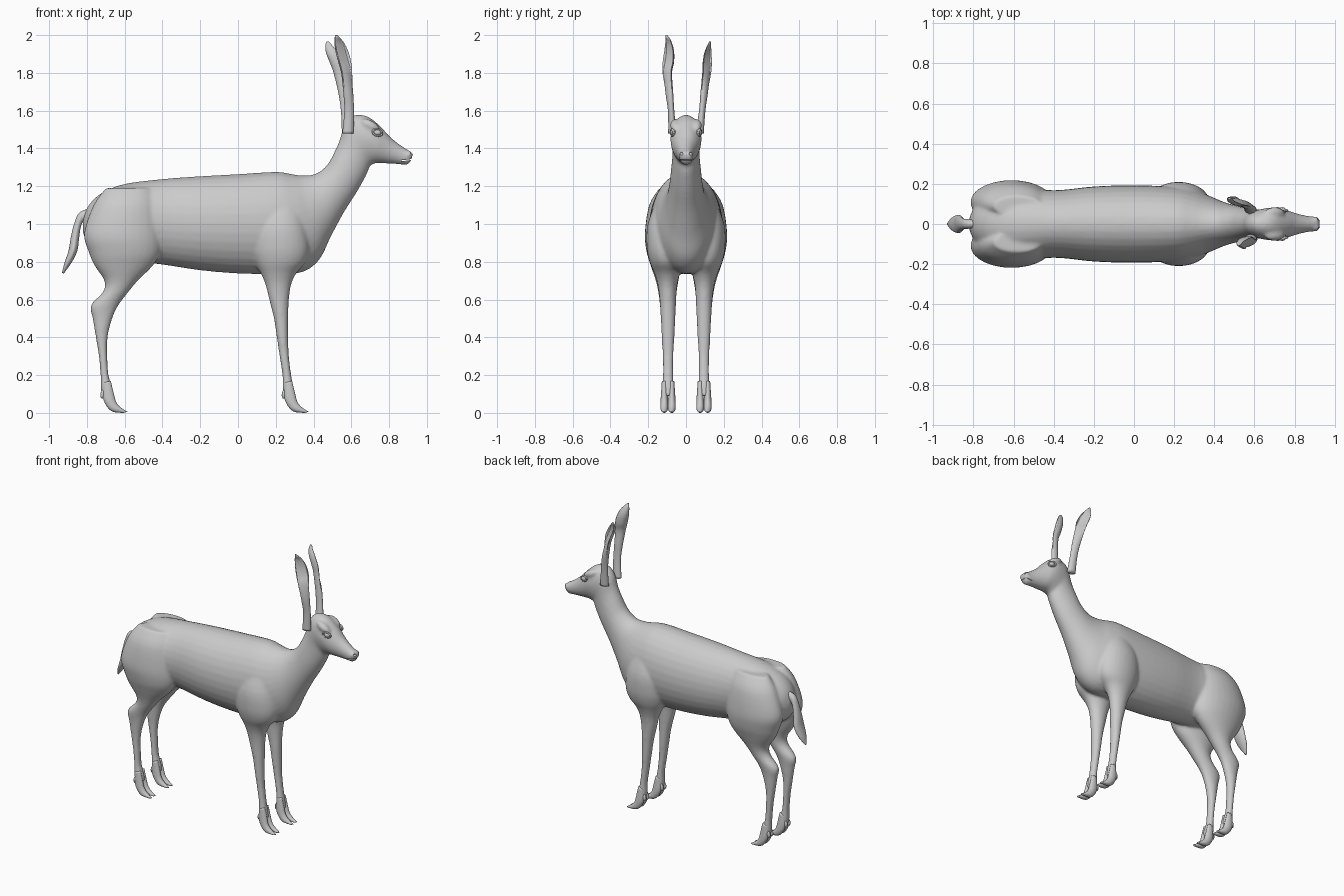
import bpy, bmesh
from math import sin, cos, pi
from mathutils import Vector, Matrix


def spline(rows, steps):
    """Smoothly interpolate rows of numbers (Catmull-Rom)."""
    out, n = [], len(rows)
    for i in range(n - 1):
        p = [rows[max(0, min(n - 1, i + k))] for k in (-1, 0, 1, 2)]
        for s in range(steps):
            t = s / steps
            out.append([b + 0.5 * t * (c - a + t * (2*a - 5*b + 4*c - d + t * (3*(b - c) + d - a)))
                        for a, b, c, d in zip(*p)])
    out.append(list(rows[-1]))
    return out


def skin(bm, rings):
    """Bridge closed rings of points and cap both ends."""
    vs = [[bm.verts.new(p) for p in r] for r in rings]
    n = len(vs[0])
    for a, b in zip(vs, vs[1:]):
        for i in range(n):
            bm.faces.new((a[i], a[(i + 1) % n], b[(i + 1) % n], b[i]))
    bm.faces.new(vs[0][::-1])
    bm.faces.new(vs[-1])


def loft(bm, rows, y=0.0, steps=4, n=32):
    """Each row: one outline point (x,z), the opposite one (x,z), half width."""
    rings = []
    for x1, z1, x2, z2, w in spline(rows, steps):
        a, b = Vector((x1, y, z1)), Vector((x2, y, z2))
        m, h = (a + b) / 2, (a - b) / 2
        rings.append([m + h * cos(2*pi*i/n) + Vector((0, w * sin(2*pi*i/n), 0)) for i in range(n)])
    skin(bm, rings)


def ball(bm, c, r, tilt=0.0):
    m = Matrix.Translation(c) @ Matrix.Rotation(tilt, 4, 'Y') @ Matrix.Diagonal((*r, 1))
    bmesh.ops.create_uvsphere(bm, u_segments=20, v_segments=12, radius=1, matrix=m)


def finish(bm, name):
    bmesh.ops.recalc_face_normals(bm, faces=bm.faces)
    me = bpy.data.meshes.new(name)
    bm.to_mesh(me)
    bm.free()
    me.polygons.foreach_set("use_smooth", [True] * len(me.polygons))
    ob = bpy.data.objects.new(name, me)
    bpy.context.collection.objects.link(ob)
    return ob


# torso, neck and head as one profile: top x,z / bottom x,z / half width
trunk = [
    (-.82, 1.03, -.82, .95, .03), (-.79, 1.10, -.79, .89, .09), (-.72, 1.165, -.72, .84, .15),
    (-.6, 1.212, -.6, .81, .185), (-.4, 1.238, -.4, .785, .168), (-.2, 1.253, -.2, .755, .187),
    (0, 1.264, 0, .738, .193), (.2, 1.276, .2, .735, .185), (.28, 1.265, .34, .745, .165),
    (.34, 1.257, .43, .81, .135), (.41, 1.265, .49, .93, .108), (.47, 1.31, .56, 1.06, .09),
    (.51, 1.38, .63, 1.17, .08), (.54, 1.45, .68, 1.26, .072), (.56, 1.52, .70, 1.31, .072),
    (.60, 1.57, .71, 1.315, .078), (.66, 1.577, .73, 1.322, .082), (.71, 1.555, .76, 1.322, .078),
    (.76, 1.51, .79, 1.32, .064), (.81, 1.457, .83, 1.318, .05), (.86, 1.418, .87, 1.314, .04),
    (.90, 1.392, .895, 1.313, .036), (.926, 1.372, .915, 1.33, .024)]

# legs: height, front x, back x, side offset, half width
hind = [
    (1.19, -.46, -.70, .09, .05), (1.1, -.425, -.765, .10, .095), (.95, -.405, -.815, .108, .11),
    (.85, -.412, -.79, .108, .1), (.78, -.45, -.76, .105, .082), (.7, -.53, -.708, .1, .06),
    (.64, -.58, -.715, .098, .049), (.57, -.632, -.78, .096, .042), (.5, -.665, -.77, .095, .035),
    (.4, -.69, -.753, .095, .03), (.3, -.692, -.737, .095, .028), (.2, -.685, -.728, .095, .028),
    (.13, -.664, -.727, .095, .033), (.09, -.66, -.72, .095, .032)]
fore = [
    (1.14, .31, .14, .10, .05), (1.0, .355, .085, .115, .088), (.88, .375, .075, .112, .096),
    (.8, .36, .09, .105, .088), (.74, .31, .12, .1, .068), (.68, .282, .145, .098, .052),
    (.6, .27, .165, .096, .044), (.5, .266, .19, .095, .039), (.4, .266, .205, .095, .034),
    (.3, .27, .22, .095, .029), (.2, .282, .235, .095, .028),
    (.13, .295, .236, .095, .033), (.09, .30, .24, .095, .032)]

bm = bmesh.new()
loft(bm, trunk)
for s in (-1, 1):
    for leg in (hind, fore):
        rows = spline(leg, 4)
        rings = [[((f + b)/2 + (f - b)/2 * cos(2*pi*i/28), s * y + w * sin(2*pi*i/28), z)
                  for i in range(28)] for z, f, b, y, w in rows]
        skin(bm, rings)
    # brow, cheek and nostril swellings
    ball(bm, (.70, s * .056, 1.522), (.055, .028, .026), .5)
    ball(bm, (.73, s * .045, 1.42), (.06, .025, .05), .4)
    ball(bm, (.905, s * .018, 1.368), (.022, .02, .02))
body = finish(bm, "body")
mod = body.modifiers.new("merge", 'REMESH')
mod.mode, mod.voxel_size, mod.use_smooth_shade = 'VOXEL', .009, True
mod = body.modifiers.new("soften", 'SMOOTH')
mod.factor, mod.iterations = .5, 8

# mouth slit and nostrils
bm = bmesh.new()
bmesh.ops.create_cube(bm, size=1, matrix=Matrix.Translation((.9, 0, 1.339))
                      @ Matrix.Rotation(-.12, 4, 'Y') @ Matrix.Diagonal((.07, .12, .005, 1)))
for s in (-1, 1):
    ball(bm, (.922, s * .025, 1.372), (.011, .009, .007), .5)
cutter = finish(bm, "muzzle_cutter")
cutter.hide_render = True
cutter.hide_set(True)
mod = body.modifiers.new("muzzle", 'BOOLEAN')
mod.operation, mod.object = 'DIFFERENCE', cutter

# cloven hooves, two toes and two dewclaws per leg
toe = [(.286, .17, .25, .16, .013), (.303, .10, .245, .085, .018), (.314, .06, .265, .035, .02),
       (.335, .032, .298, .006, .019), (.374, .006, .355, 0, .008)]
for name, dx in (("front_hooves", 0), ("hind_hooves", -.96)):
    bm = bmesh.new()
    for s in (-1, 1):
        for t in (-.02, .02):
            loft(bm, [(a + dx, b, c + dx, d, w) for a, b, c, d, w in toe], s * .095 + t, 5, 16)
            ball(bm, (.245 + dx, s * .095 + t * .8, .1), (.013, .011, .025), .2)
    finish(bm, name)

# tail
bm = bmesh.new()
loft(bm, [(-.78, 1.085, -.78, 1.02, .02), (-.84, 1.06, -.815, 1.015, .024),
          (-.868, 1.0, -.832, .985, .027), (-.885, .93, -.842, .92, .036),
          (-.897, .86, -.85, .86, .046), (-.92, .79, -.878, .80, .035),
          (-.932, .742, -.922, .738, .006)], n=20)
finish(bm, "tail")

# eyes with lids
bm = bmesh.new()
for s in (-1, 1):
    ball(bm, (.738, s * .067, 1.484), (.021, .017, .017), .2)
finish(bm, "eyes")
bm = bmesh.new()
for s in (-1, 1):
    rings = []
    for i in range(25):
        a = 2 * pi * i / 24
        rings.append([(.738 + (.025 + .005 * cos(b)) * cos(a),
                       s * (.073 - .25 * .025 * cos(a) + .006 * sin(b)),
                       1.484 + (.017 + .005 * cos(b)) * sin(a) - .004 * cos(a))
                      for b in [2 * pi * k / 8 for k in range(8)]])
    skin(bm, rings)
finish(bm, "eyelids")


def ear(name, rows, face):
    """Rows: centre x,y,z, radii x,y, depth of the scooped opening."""
    bm, rings, n = bmesh.new(), [], 28
    for x, y, z, rx, ry, d in spline(rows, 6):
        ring = []
        for i in range(n):
            a = 2 * pi * i / n
            c = cos(a - face)
            k = max(0, c) ** .6 * d
            ring.append((x + rx * (cos(a) - k * cos(face)), y + ry * (sin(a) - k * sin(face)), z))
        rings.append(ring)
    skin(bm, rings)
    finish(bm, name)


# the two ears are posed slightly differently
ear("right_ear", [(.582, -.072, 1.48, .03, .022, 0), (.59, -.08, 1.6, .027, .018, .2),
                  (.587, -.092, 1.7, .03, .024, .5), (.582, -.105, 1.8, .036, .031, 1.2),
                  (.572, -.1, 1.86, .042, .037, 1.5), (.556, -.095, 1.92, .041, .031, 1.5),
                  (.537, -.097, 1.97, .027, .018, 1.2), (.52, -.104, 2.0, .006, .005, 0)], -.8)
ear("left_ear", [(.58, .072, 1.48, .03, .022, 0), (.572, .087, 1.6, .027, .018, .2),
                 (.56, .1, 1.7, .03, .023, .5), (.542, .115, 1.8, .036, .029, 1.2),
                 (.53, .118, 1.85, .042, .03, 1.5), (.508, .12, 1.9, .04, .025, 1.5),
                 (.488, .124, 1.94, .026, .014, 1.2), (.474, .128, 1.967, .006, .004, 0)], .8)
